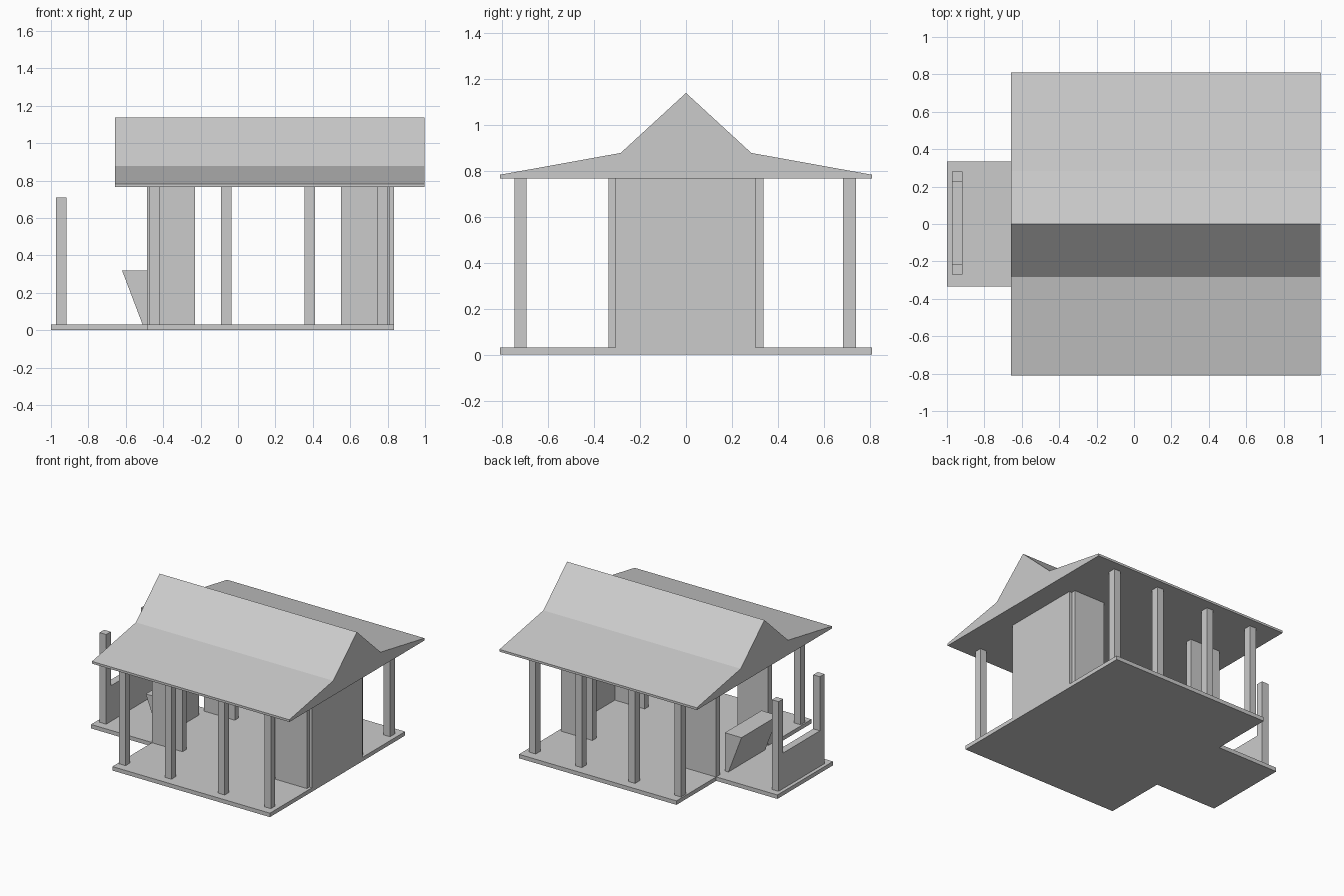
import bpy

if "Cube" in bpy.data.objects:
    bpy.data.objects.remove(bpy.data.objects["Cube"])

FLOOR, EAVE = 0.03, 0.765


def mesh(name, verts, faces):
    data = bpy.data.meshes.new(name)
    data.from_pydata(verts, [], faces)
    data.update()
    obj = bpy.data.objects.new(name, data)
    bpy.context.collection.objects.link(obj)
    return obj


def prism_x(name, profile, x0, x1):
    """Extrude a counter-clockwise (y, z) profile along x."""
    n = len(profile)
    verts = [(x, y, z) for x in (x0, x1) for y, z in profile]
    faces = [tuple(reversed(range(n))), tuple(range(n, 2 * n))]
    faces += [(i, (i + 1) % n, n + (i + 1) % n, n + i) for i in range(n)]
    return mesh(name, verts, faces)


def box(name, x0, x1, y0, y1, z0, z1):
    return prism_x(name, [(y0, z0), (y1, z0), (y1, z1), (y0, z1)], x0, x1)


# Floor slabs: main deck and entrance step
box("main_floor", -0.487, 0.835, -0.81, 0.81, 0, FLOOR)
box("entrance_floor", -1.0, -0.487, -0.333, 0.333, 0, FLOOR)

# Two-pitch solid roof
half = [(0.81, EAVE), (0.81, 0.782), (0.284, 0.877)]
roof = half + [(0, 1.138)] + [(-y, z) for y, z in reversed(half)]
prism_x("roof", roof, -0.658, 0.998)

# Columns along both long sides
for side, y0, y1 in (("front", -0.746, -0.694), ("back", 0.682, 0.74)):
    for i, x in enumerate((-0.476, -0.091, 0.356, 0.743)):
        box(f"{side}_column_{i + 1}", x, x + 0.055, y0, y1, FLOOR, EAVE)

# Short side walls at both ends, and the closed end wall
for side, y0, y1 in (("front", -0.336, -0.29), ("back", 0.29, 0.336)):
    box(f"{side}_entrance_wall", -0.487, -0.23, y0, y1, FLOOR, EAVE)
    box(f"{side}_rear_wall", 0.55, 0.813, y0, y1, FLOOR, EAVE)
box("end_wall", 0.80, 0.835, -0.306, 0.302, 0, EAVE)

# Wedge-shaped counter at the entrance
side = [(-0.62, 0.32), (-0.51, FLOOR), (-0.48, FLOOR), (-0.48, 0.32)]
verts = [(x, y, z) for y in (-0.22, 0.22) for x, z in side]
mesh("counter", verts, [(0, 1, 2, 3), (7, 6, 5, 4)]
     + [(i, i + 4, (i + 1) % 4 + 4, (i + 1) % 4) for i in range(4)])

# Gate: two posts with a low panel between
box("gate_post_front", -0.973, -0.917, -0.27, -0.215, FLOOR, 0.71)
box("gate_post_back", -0.973, -0.917, 0.225, 0.28, FLOOR, 0.71)
box("gate_panel", -0.973, -0.917, -0.215, 0.225, FLOOR, 0.30)
